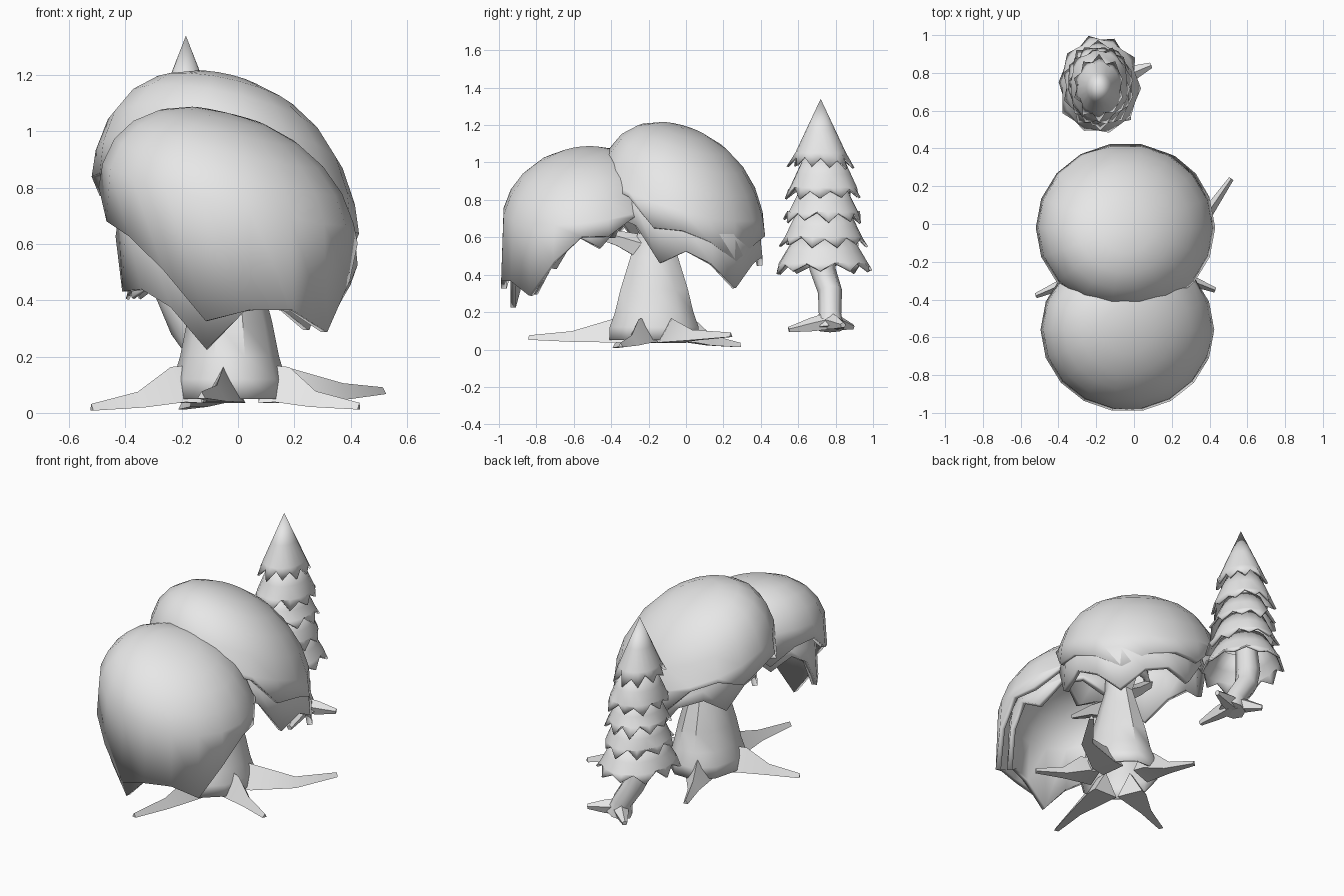
import bpy, bmesh, math, random
from mathutils import Vector

random.seed(4)
cube = bpy.data.objects.get("Cube")
if cube:
    bpy.data.objects.remove(cube)

grey = bpy.data.materials.new("plain_grey")
grey.use_nodes = True
grey.diffuse_color = (0.8, 0.8, 0.8, 1)
grey.node_tree.nodes["Principled BSDF"].inputs["Base Color"].default_value = (0.8, 0.8, 0.8, 1)


def skin(name, rings, closed=False, thickness=0, angle=40):
    """Skin equal rings of points into a tube or an open shell."""
    bm = bmesh.new()
    rows = [[bm.verts.new(p) for p in ring] for ring in rings]
    n = len(rows[0])
    for top, low in zip(rows, rows[1:]):
        for i in range(n):
            j = (i + 1) % n
            bm.faces.new((top[i], low[i], low[j], top[j]))
    if closed:
        bm.faces.new(rows[0])
        bm.faces.new(rows[-1])
    bmesh.ops.remove_doubles(bm, verts=bm.verts, dist=0.0005)
    if closed:
        bmesh.ops.recalc_face_normals(bm, faces=bm.faces)
    mesh = bpy.data.meshes.new(name)
    bm.to_mesh(mesh)
    bm.free()
    mesh.materials.append(grey)
    obj = bpy.data.objects.new(name, mesh)
    bpy.context.collection.objects.link(obj)
    if thickness:
        solid = obj.modifiers.new("thickness", 'SOLIDIFY')
        solid.thickness = thickness
        solid.offset = -1
    bpy.ops.object.select_all(action='DESELECT')
    obj.select_set(True)
    bpy.context.view_layer.objects.active = obj
    bpy.ops.object.shade_smooth_by_angle(angle=math.radians(angle))


def limb(name, path, radii, sides=6, angle=40):
    """Tapered limb along a path."""
    pts = [Vector(p) for p in path]
    whole = (pts[-1] - pts[0]).normalized()
    ref = Vector((0, 1, 0)) if abs(whole.z) > 0.8 else Vector((0, 0, 1))
    rings = []
    for i, (p, r) in enumerate(zip(pts, radii)):
        along = (pts[min(i + 1, len(pts) - 1)] - pts[max(i - 1, 0)]).normalized()
        side = along.cross(ref).normalized()
        up = side.cross(along)
        turns = [math.tau * k / sides + math.pi / 2 for k in range(sides)]
        rings.append([p + side * r * math.cos(a) + up * r * math.sin(a) for a in turns])
    skin(name, rings, closed=True, angle=angle)


def dome(name, centre, size, slope, hem, ceiling, high, low, shift=0, n=18):
    """Leaning leaf shell; its jagged hem follows a tilted plane up to a ceiling."""
    cx, cy, cz = centre
    rx, ry, rz = size
    rings = []
    for level in range(7):
        t = math.radians(level * 15)
        wide, tall = math.sin(t) ** 0.9, abs(math.cos(t)) ** 0.9
        ring = []
        for k in range(n):
            a = math.tau * k / n
            dx, dy = rx * wide * math.cos(a), ry * wide * math.sin(a)
            z = cz + slope[0] * dx + slope[1] * dy + rz * tall
            if level == 6:
                z = min(ceiling, hem[0] + hem[1] * dx + hem[2] * dy)
                z += (low if (k + shift) % 3 == 0 else high) + random.uniform(-0.02, 0.02)
                z = min(z, rings[-1][k][2] - 0.02)
            ring.append((cx + dx, cy + dy, z))
        rings.append(ring)
    skin(name, rings, thickness=0.03)


# Big tree trunk, open underneath
tx, ty = -0.03, -0.17
profile = [(0.08, 0.85), (0.09, 0.63), (0.135, 0.49), (0.19, 0.32), (0.22, 0.2), (0.25, 0.12), (0.25, 0.05)]
skin("big_trunk", [[(tx + 0.8 * r * math.cos(math.tau * k / 10), ty + r * math.sin(math.tau * k / 10), z)
                    for k in range(10)] for r, z in profile], thickness=0.01)

# Big tree roots: tip and sideways bend
roots = [((0.515, 0.24, 0.075), -0.08), ((0.43, -0.35, 0.02), 0), ((-0.13, -0.84, 0.06), 0.02),
         ((-0.52, -0.38, 0.016), 0), ((-0.2, 0.29, 0.02), 0)]
for i, (tip, bend) in enumerate(roots):
    reach = Vector(tip) - Vector((tx, ty, tip[2]))
    out = reach.normalized()
    across = Vector((-out.y, out.x, 0))
    base = Vector((tx, ty, 0.08))
    mid = base + reach * 0.65 + across * bend
    mid.z = 0.03 + tip[2] * 0.5
    limb(f"big_root_{i + 1}", [base + out * 0.14, base + out * 0.21 + across * bend * 0.5, mid, tip],
         [0.09, 0.085, 0.038, 0.016], sides=3, angle=25)

# Big tree branches inside the canopies
limb("front_branch", [(tx, ty - 0.03, 0.53), (-0.02, -0.36, 0.59), (-0.02, -0.56, 0.635)],
     [0.08, 0.045, 0.015], sides=5)
limb("back_branch", [(tx, ty, 0.6), (0.0, 0.0, 0.75), (0.02, 0.15, 0.95)], [0.07, 0.05, 0.03], sides=5)
limb("side_branch", [(tx, ty, 0.6), (-0.18, -0.2, 0.7), (-0.3, -0.22, 0.8)], [0.06, 0.04, 0.025], sides=5)

# Canopies, each an upper cap over a lower skirt
dome("back_canopy_cap", (-0.045, -0.02, 0.69), (0.475, 0.45, 0.495), (-0.21, -0.27), (0.84, -0.45, -0.45),
     0.83, 0.02, -0.07, shift=1)
dome("back_canopy_skirt", (0.01, 0.0, 0.57), (0.415, 0.415, 0.56), (-0.2, -0.27), (0.66, -0.4, -0.4),
     0.67, 0.02, -0.09, shift=1)
dome("front_canopy_cap", (-0.035, -0.56, 0.66), (0.46, 0.435, 0.405), (-0.24, 0.1), (0.716, -0.35, 0.8),
     0.78, 0.03, -0.08, shift=2)
dome("front_canopy_skirt", (-0.045, -0.58, 0.57), (0.39, 0.365, 0.36), (-0.1, 0.2), (0.585, -0.05, 0.7),
     0.72, 0.02, -0.1, shift=2)

# Small conifer crown: top cone and ragged tiers
px, py = -0.185, 0.735
tiers = [(1.34, 0.0, 1.0, 0.16), (1.04, 0.1, 0.835, 0.195), (0.87, 0.12, 0.71, 0.2),
         (0.74, 0.14, 0.575, 0.22), (0.61, 0.15, 0.435, 0.255)]
for i, (z_top, r_top, z_hem, r_hem) in enumerate(tiers):
    n = 20
    rings = []
    for f in (0, 0.5, 0.85, 1):
        ring = []
        for k in range(n):
            a = math.tau * (k + i * 0.7) / n
            r = r_top + (r_hem - r_top) * f
            z = z_top + (z_hem - z_top) * f
            if f == 1:
                tooth = 1 if k % 2 else -1
                r += 0.012 * tooth + random.uniform(-0.015, 0.01)
                z -= 0.022 * tooth + random.uniform(-0.012, 0.012)
            ring.append((px + 0.83 * r * math.cos(a), py - 0.015 * (z_top > 1.3) + r * math.sin(a), z))
        rings.append(ring)
    skin(f"conifer_tier_{i + 1}", rings, thickness=0.012)

# Small conifer trunk, bent, and its roots
limb("conifer_trunk", [(-0.08, 0.77, 0.11), (-0.1, 0.77, 0.19), (-0.18, 0.77, 0.31),
                       (-0.23, 0.73, 0.43), (-0.19, 0.73, 0.95)],
     [0.075, 0.06, 0.065, 0.07, 0.04], sides=8, angle=50)
for i, tip in enumerate([(0.09, 0.84, 0.13), (-0.2, 0.89, 0.12), (-0.03, 0.55, 0.105)]):
    start = Vector((-0.08, 0.77, 0.15))
    limb(f"conifer_root_{i + 1}", [start, start.lerp(Vector(tip), 0.45), tip],
         [0.05, 0.04, 0.016], sides=5, angle=50)
